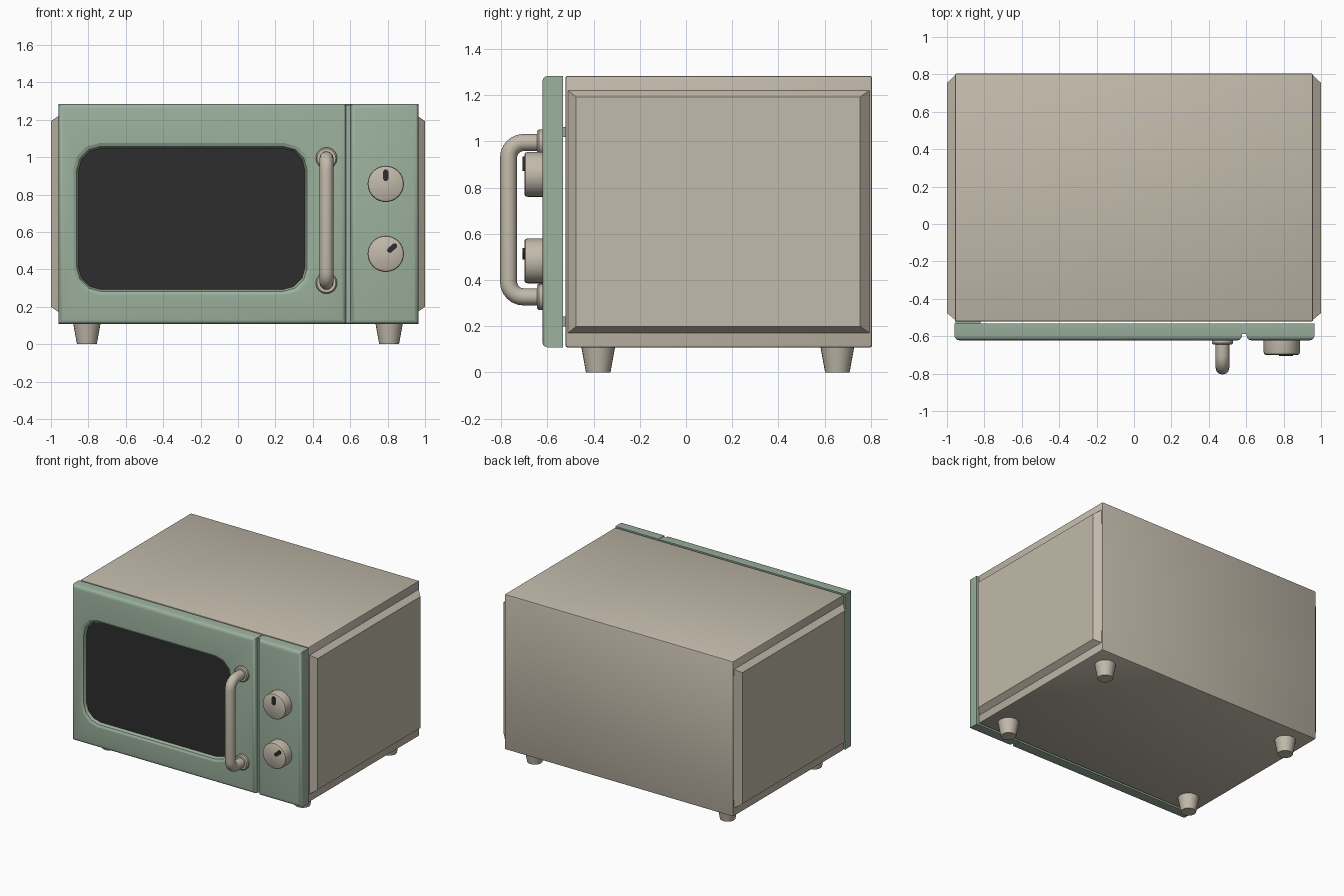
import bpy, bmesh, math
from mathutils import Vector

if "Cube" in bpy.data.objects:
    bpy.data.objects.remove(bpy.data.objects["Cube"])


def material(name, rgb):
    m = bpy.data.materials.new(name)
    m.diffuse_color = (*rgb, 1)
    m.use_nodes = True
    m.node_tree.nodes["Principled BSDF"].inputs["Base Color"].default_value = m.diffuse_color
    return m


BEIGE = material("warm beige", (0.54, 0.49, 0.405))
GREEN = material("sage green", (0.33, 0.44, 0.34))
DARK = material("dark glass", (0.026, 0.026, 0.026))


def finish(bm, name, mat, smooth=35):
    bmesh.ops.recalc_face_normals(bm, faces=bm.faces[:])
    me = bpy.data.meshes.new(name)
    bm.to_mesh(me)
    bm.free()
    ob = bpy.data.objects.new(name, me)
    bpy.context.collection.objects.link(ob)
    me.materials.append(mat)
    if smooth:
        shade(ob, smooth)
    return ob


def shade(ob, angle=35):
    bpy.ops.object.select_all(action='DESELECT')
    ob.select_set(True)
    bpy.context.view_layer.objects.active = ob
    bpy.ops.object.shade_smooth_by_angle(angle=math.radians(angle))


def box(name, mat, lo, hi, bevel=0, segs=2, front_only=False):
    bm = bmesh.new()
    bmesh.ops.create_cube(bm, size=1)
    for v in bm.verts:
        v.co = Vector([lo[i] if v.co[i] < 0 else hi[i] for i in range(3)])
    if bevel:
        edges = [e for e in bm.edges
                 if not front_only or all(v.co.y < lo[1] + 1e-5 for v in e.verts)]
        bmesh.ops.bevel(bm, geom=edges, offset=bevel, segments=segs, profile=0.5, affect='EDGES')
    return finish(bm, name, mat)


def loft(name, mat, rings, smooth=35):
    """Join rings of equal point count and cap both ends."""
    bm = bmesh.new()
    loops = [[bm.verts.new(p) for p in r] for r in rings]
    n = len(loops[0])
    for a, b in zip(loops, loops[1:]):
        for i in range(n):
            bm.faces.new((a[i], a[(i + 1) % n], b[(i + 1) % n], b[i]))
    bm.faces.new(loops[0])
    bm.faces.new(loops[-1])
    return finish(bm, name, mat, smooth)


def disc_y(cx, cz, y, r, n=32):
    return [(cx + r * math.cos(2 * math.pi * i / n), y, cz + r * math.sin(2 * math.pi * i / n))
            for i in range(n)]


def rounded(x0, x1, z0, z1, y, r, segs=3):
    pts = []
    for k, (cx, cz) in enumerate([(x1 - r, z1 - r), (x0 + r, z1 - r), (x0 + r, z0 + r), (x1 - r, z0 + r)]):
        for i in range(segs + 1):
            a = math.pi / 2 * (k + i / segs)
            pts.append((cx + r * math.cos(a), y, cz + r * math.sin(a)))
    return pts


# Cabinet with raised, chamfered side panels
box("cabinet", BEIGE, (-0.958, -0.522, 0.108), (0.958, 0.805, 1.284), 0.01)
for s, label in ((-1, "left"), (1, "right")):
    def rect(x, y0, y1, z0, z1):
        return [(s * x, y0, z0), (s * x, y1, z0), (s * x, y1, z1), (s * x, y0, z1)]
    loft(label + "_side_panel", BEIGE, [rect(0.94, -0.512, 0.795, 0.17, 1.222),
                                        rect(0.957, -0.512, 0.795, 0.17, 1.222),
                                        rect(1.0, -0.476, 0.754, 0.199, 1.193)], 20)

# Door, control panel and the strip at the bottom of the groove between them
door = box("door", GREEN, (-0.96, -0.622, 0.108), (0.578, -0.533, 1.284), 0.025, 3, True)
box("control_panel", GREEN, (0.602, -0.622, 0.108), (0.965, -0.533, 1.284), 0.025, 3, True)
box("groove_strip", GREEN, (0.57, -0.588, 0.112), (0.61, -0.533, 1.28))

# Window recess cut into the door with a sloped rim
cutter = loft("window_cutter", GREEN, [rounded(-0.88, 0.388, 0.265, 1.075, -0.64, 0.14),
                                       rounded(-0.88, 0.388, 0.265, 1.075, -0.622, 0.14),
                                       rounded(-0.863, 0.37, 0.282, 1.058, -0.614, 0.13),
                                       rounded(-0.852, 0.358, 0.293, 1.047, -0.585, 0.12)])
cutter.hide_render = True
mod = door.modifiers.new("recess", 'BOOLEAN')
mod.object = cutter
mod.operation = 'DIFFERENCE'
bpy.context.view_layer.objects.active = door
bpy.ops.object.modifier_apply(modifier=mod.name)
bpy.data.objects.remove(cutter)
shade(door)
loft("window_glass", DARK, [rounded(-0.852, 0.358, 0.293, 1.047, -0.586, 0.12),
                            rounded(-0.853, 0.359, 0.292, 1.048, -0.594, 0.12)], 0)

# Hinges bridging the gap behind the door
for z, label in ((1.04, "upper"), (0.22, "lower")):
    box(label + "_hinge", GREEN, (-0.955, -0.54, z - 0.022), (-0.82, -0.515, z + 0.022))

# Handle: bent tube with round mounts
HX, HY, ZT, ZB, R = 0.473, -0.768, 0.995, 0.327, 0.065
path = [(HX, -0.61, ZT)]
for i in range(7):
    a = math.pi / 2 * i / 6
    path.append((HX, HY + R - R * math.sin(a), ZT - R + R * math.cos(a)))
path += [(x, y, ZT + ZB - z) for x, y, z in reversed(path)]
cu = bpy.data.curves.new("handle", 'CURVE')
cu.dimensions = '3D'
cu.bevel_depth = 0.037
cu.bevel_resolution = 4
cu.use_fill_caps = True
sp = cu.splines.new('POLY')
sp.points.add(len(path) - 1)
for p, co in zip(sp.points, path):
    p.co = (*co, 1)
handle = bpy.data.objects.new("handle", cu)
bpy.context.collection.objects.link(handle)
cu.materials.append(BEIGE)
bpy.ops.object.select_all(action='DESELECT')
handle.select_set(True)
bpy.context.view_layer.objects.active = handle
bpy.ops.object.convert(target='MESH')
shade(bpy.context.view_layer.objects.active, 40)
for z, label in ((ZT, "upper"), (ZB, "lower")):
    loft(label + "_handle_mount", BEIGE, [disc_y(HX, z, y, r) for y, r in
         ((-0.61, 0.057), (-0.637, 0.057), (-0.645, 0.05))])

# Knobs with dark pointer marks
for z, turn, label in ((0.857, 0, "upper"), (0.483, math.radians(-48), "lower")):
    KX = 0.79
    loft(label + "_knob", BEIGE, [disc_y(KX, z, y, r) for y, r in
         ((-0.61, 0.097), (-0.685, 0.097), (-0.695, 0.094), (-0.7, 0.086))])
    rings = []
    for y in (-0.698, -0.707):
        ring = []
        for x, _, h in rounded(-0.014, 0.014, 0.015, 0.078, y, 0.0138):
            c, s = math.cos(turn), math.sin(turn)
            ring.append((KX + x * c - h * s, y, z + x * s + h * c))
        rings.append(ring)
    loft(label + "_knob_pointer", DARK, rings, 0)

# Tapered feet
for fx in (-0.808, 0.808):
    for fy in (-0.38, 0.655):
        ring = lambda z, r: [(fx + p, fy + q, z) for p, _, q in disc_y(0, 0, 0, r, 24)]
        loft("foot", BEIGE, [ring(0, 0.053), ring(0.115, 0.074)])
